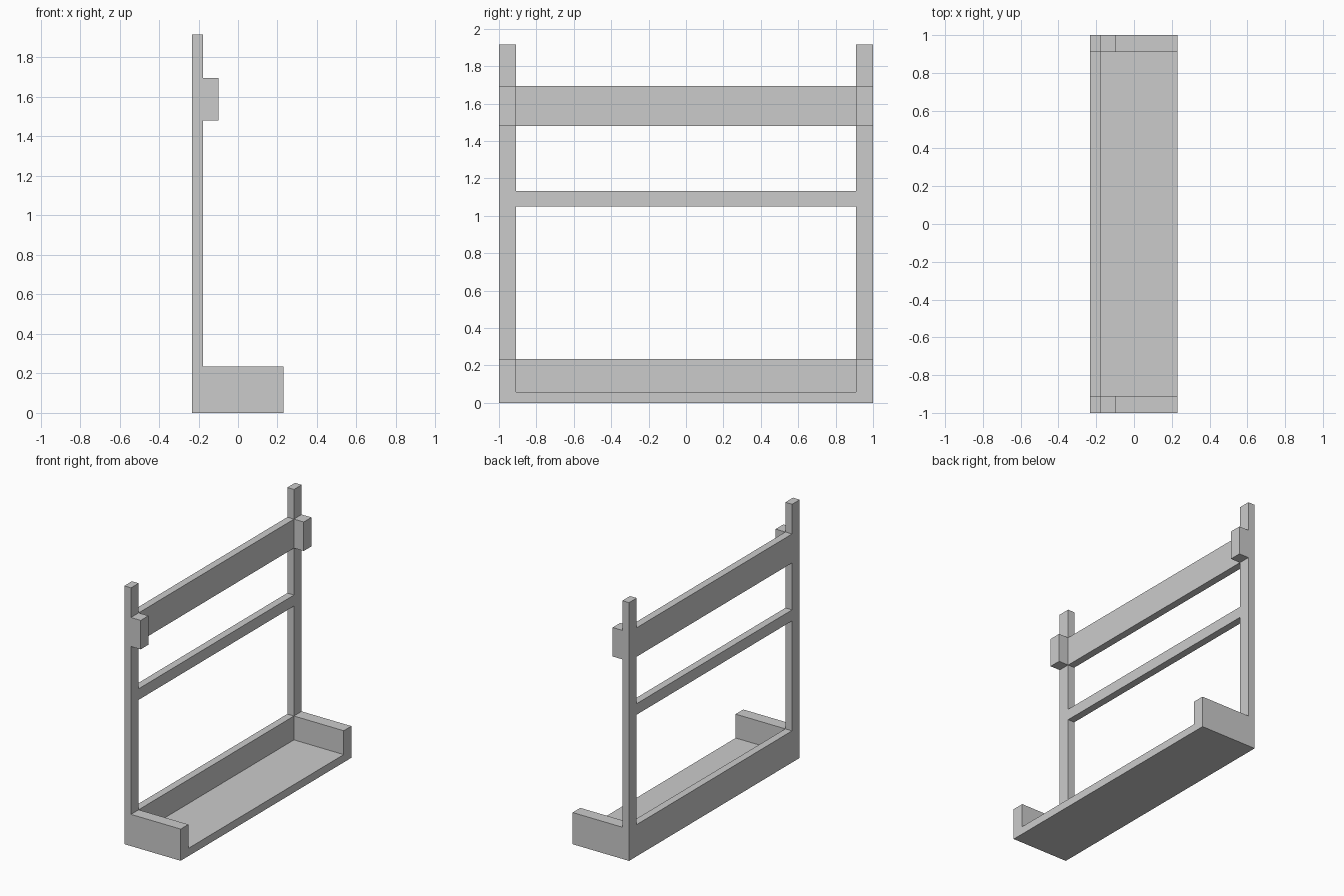
import bpy, bmesh
from math import pi

if "Cube" in bpy.data.objects:
    bpy.data.objects.remove(bpy.data.objects["Cube"])

BACK, FRAME, HOOK, FRONT = -0.233, -0.178, -0.098, 0.23   # depth stations along x
IN, OUT = 0.91, 1.0                                       # inner / outer side of the posts
TOP, RAIL_T, RAIL_B = 1.915, 1.695, 1.48
BAR_T, BAR_B, LIP, FLOOR = 1.132, 1.05, 0.235, 0.058


def rect(y0, y1, z0, z1):
    return [(y0, z0), (y1, z0), (y1, z1), (y0, z1)]


def u_shape(base, top):
    return [(-OUT, 0), (OUT, 0), (OUT, top), (IN, top),
            (IN, base), (-IN, base), (-IN, top), (-OUT, top)]


def extrude_profile(name, outlines, x0, x1):
    """Fill (y, z) outlines, inner ones being holes, and extrude from x0 to x1."""
    cu = bpy.data.curves.new(name, 'CURVE')
    cu.dimensions = '2D'
    cu.fill_mode = 'BOTH'
    cu.extrude = (x1 - x0) / 2
    for pts in outlines:
        sp = cu.splines.new('POLY')
        sp.points.add(len(pts) - 1)
        for p, (y, z) in zip(sp.points, pts):
            p.co = (y, z, 0, 1)
        sp.use_cyclic_u = True
    ob = bpy.data.objects.new(name, cu)
    bpy.context.collection.objects.link(ob)
    ob.rotation_euler = (pi / 2, 0, pi / 2)
    ob.location.x = (x0 + x1) / 2
    bpy.ops.object.select_all(action='DESELECT')
    ob.select_set(True)
    bpy.context.view_layer.objects.active = ob
    bpy.ops.object.convert(target='MESH')
    ob = bpy.context.object
    ob.name = name
    # weld caps to sides and keep flat faces
    bm = bmesh.new()
    bm.from_mesh(ob.data)
    bmesh.ops.remove_doubles(bm, verts=bm.verts, dist=1e-4)
    bmesh.ops.recalc_face_normals(bm, faces=bm.faces)
    for f in bm.faces:
        f.smooth = False
    bm.to_mesh(ob.data)
    bm.free()
    return ob


# Back frame: two posts, base board, thin bar and wide top rail
extrude_profile("back_frame",
                [u_shape(RAIL_T, TOP),
                 rect(-IN, IN, LIP, BAR_B),
                 rect(-IN, IN, BAR_T, RAIL_B)], BACK, FRAME)

# Shelf tray with raised ends and open front
extrude_profile("shelf_tray", [u_shape(FLOOR, LIP)], FRAME, FRONT)

# Blocks on the front of the posts
for side, y0, y1 in (("left", -OUT, -IN), ("right", IN, OUT)):
    extrude_profile(f"post_block_{side}", [rect(y0, y1, RAIL_B, RAIL_T)], FRAME, HOOK)
